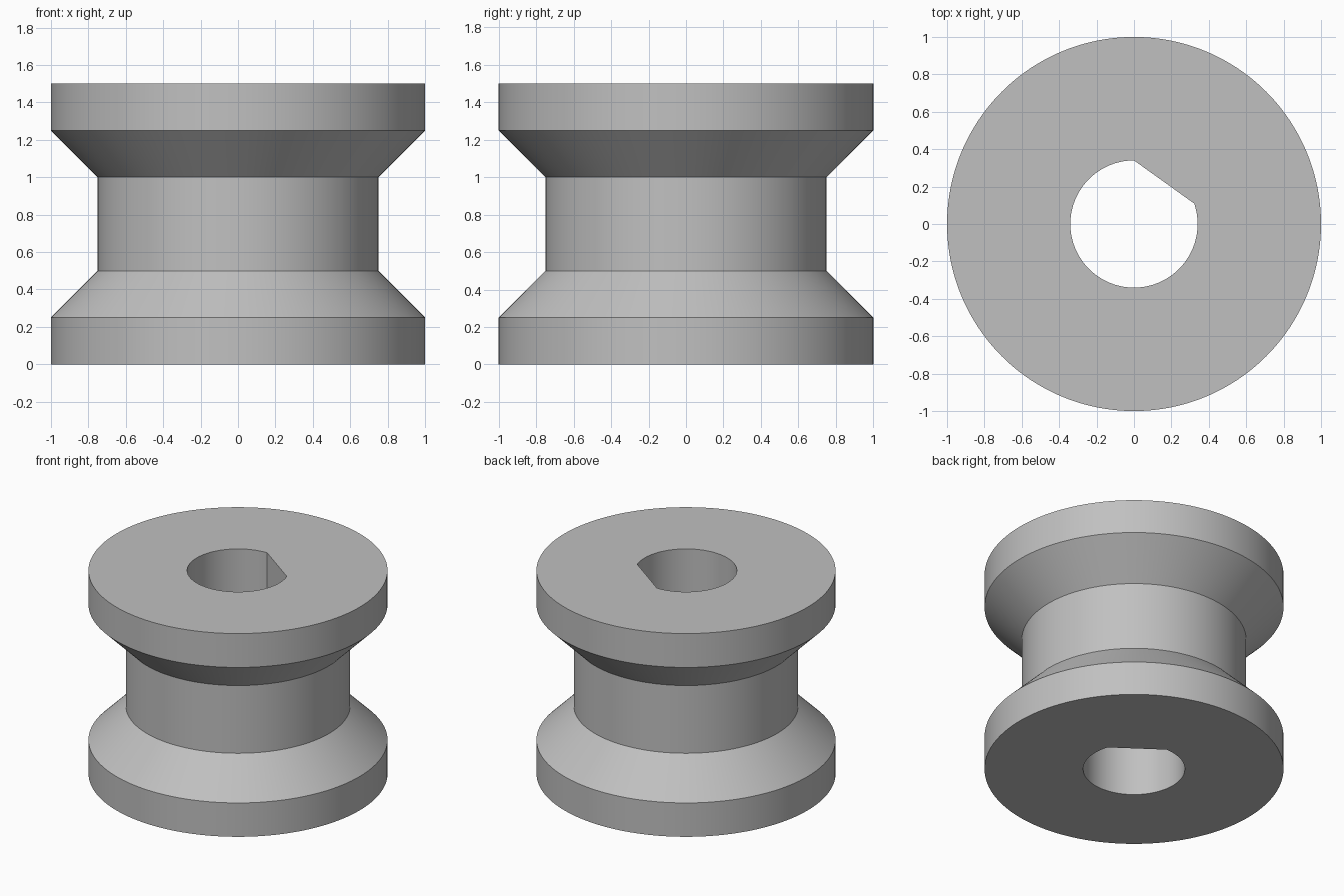
import bpy
import bmesh
from math import cos, sin, pi, radians

cube = bpy.data.objects.get("Cube")
if cube:
    bpy.data.objects.remove(cube, do_unlink=True)

SEGMENTS = 192
BORE = 0.34
FLAT_START, FLAT_END = radians(18.75), radians(90)

# Plain grey for the whole part
grey = bpy.data.materials.new("plain_grey")
grey.use_nodes = True
colour = (0.53, 0.53, 0.53, 1)
grey.diffuse_color = colour
grey.node_tree.nodes["Principled BSDF"].inputs["Base Color"].default_value = colour


def bore_radius(angle):
    """Round bore with one flat side."""
    if FLAT_START < angle < FLAT_END:
        middle = (FLAT_START + FLAT_END) / 2
        return BORE * cos((FLAT_END - FLAT_START) / 2) / cos(angle - middle)
    return BORE


# Flanged spool profile: bottom rim, waist, top rim
profile = [(1, 0), (1, 0.25), (0.75, 0.5), (0.75, 1), (1, 1.25), (1, 1.5)]
angles = [2 * pi * i / SEGMENTS for i in range(SEGMENTS)]

bm = bmesh.new()
rings = [[bm.verts.new((r * cos(a), r * sin(a), z)) for a in angles]
         for r, z in profile]

# Bore rings, top then bottom, close the section
for z in (1.5, 0):
    rings.append([bm.verts.new((bore_radius(a) * cos(a), bore_radius(a) * sin(a), z))
                  for a in angles])

for k, low in enumerate(rings):
    high = rings[(k + 1) % len(rings)]
    for i in range(SEGMENTS):
        j = (i + 1) % SEGMENTS
        bm.faces.new((low[i], low[j], high[j], high[i]))
bmesh.ops.recalc_face_normals(bm, faces=bm.faces)

mesh = bpy.data.meshes.new("spool")
bm.to_mesh(mesh)
bm.free()
mesh.materials.append(grey)
spool = bpy.data.objects.new("spool", mesh)
bpy.context.collection.objects.link(spool)

# Smooth round walls, sharp rims
bpy.ops.object.select_all(action="DESELECT")
spool.select_set(True)
bpy.context.view_layer.objects.active = spool
bpy.ops.object.shade_smooth_by_angle(angle=radians(20))
